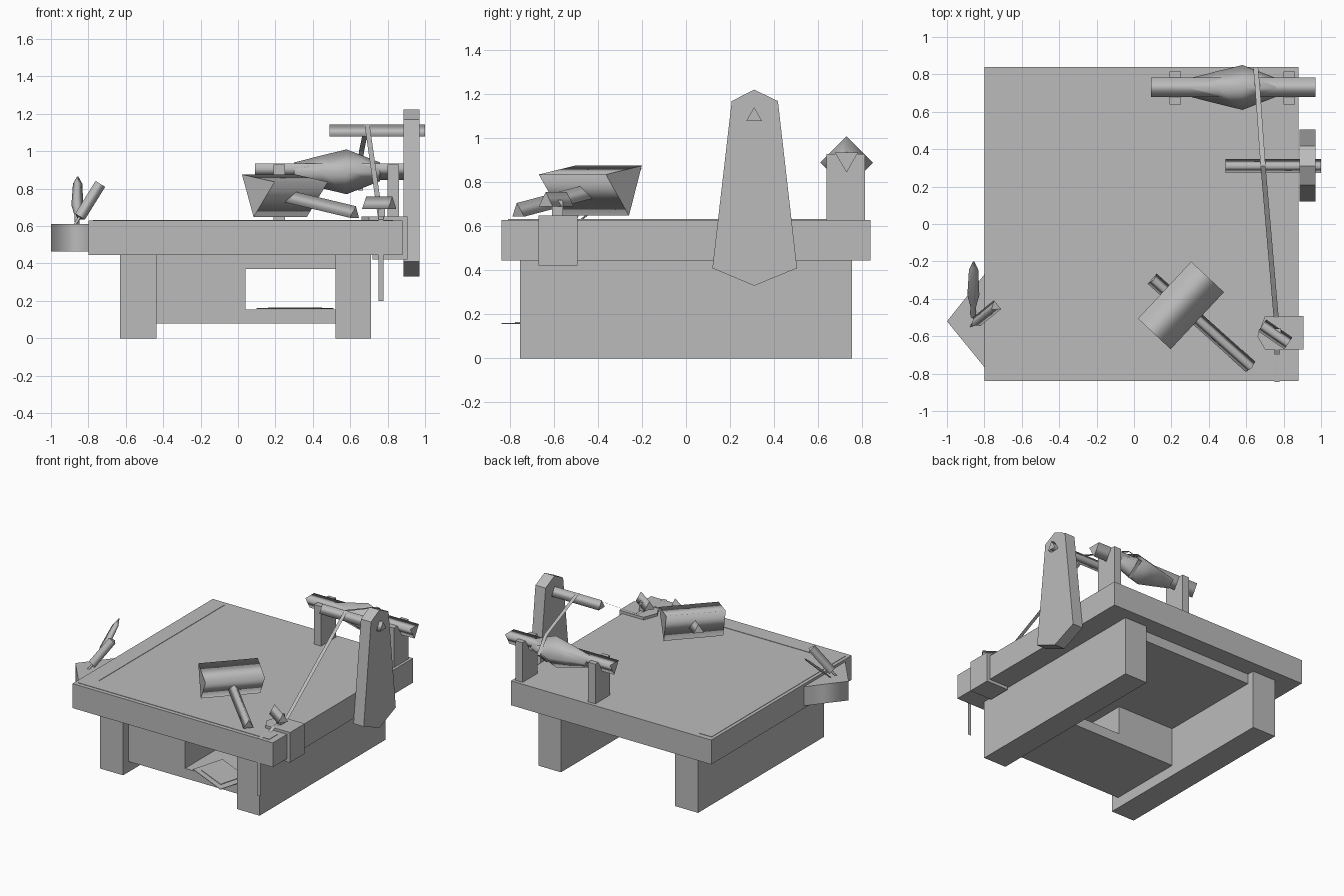
import bpy, bmesh
from mathutils import Vector

cube = bpy.data.objects.get("Cube")
if cube:
    bpy.data.objects.remove(cube)

grey = bpy.data.materials.new("plain_grey")
grey.use_nodes = True
grey.diffuse_color = (0.5, 0.5, 0.5, 1)
grey.node_tree.nodes["Principled BSDF"].inputs["Base Color"].default_value = (0.5, 0.5, 0.5, 1)


def finish(name, bm, closed=True):
    if closed:
        bmesh.ops.recalc_face_normals(bm, faces=bm.faces)
    mesh = bpy.data.meshes.new(name)
    bm.to_mesh(mesh)
    bm.free()
    mesh.materials.append(grey)
    obj = bpy.data.objects.new(name, mesh)
    bpy.context.collection.objects.link(obj)
    return obj


def loft(name, rings, smooth=False):
    """Skin a list of equal rings and cap both ends."""
    bm = bmesh.new()
    loops = [[bm.verts.new(p) for p in ring] for ring in rings]
    n = len(loops[0])
    for a, b in zip(loops, loops[1:]):
        for i in range(n):
            j = (i + 1) % n
            bm.faces.new((a[i], a[j], b[j], b[i])).smooth = smooth
    bm.faces.new(loops[0])
    bm.faces.new(loops[-1])
    return finish(name, bm)


def box(name, x, y, z):
    corners = [(x[0], y[0]), (x[1], y[0]), (x[1], y[1]), (x[0], y[1])]
    return slab(name, corners, z)


def slab(name, outline, z, smooth=False):
    return loft(name, [[(x, y, h) for x, y in outline] for h in z], smooth)


def bar(name, path, sides=3, up=(0, 0, 1), flat=1.0):
    """Faceted turned bar along a straight path of (point, radius); first corner points up."""
    axis = (Vector(path[-1][0]) - Vector(path[0][0])).normalized()
    side = axis.cross(Vector(up)).normalized()
    top = side.cross(axis)
    spin = [Vector((0, 1))]
    from math import sin, cos, tau
    spin = [(sin(tau * i / sides), cos(tau * i / sides)) for i in range(sides)]
    rings = [[Vector(p) + side * (s * r) + top * (c * r * flat) for s, c in spin]
             for p, r in path]
    return loft(name, rings, True)


def ribbon(name, path, width):
    """Paper-thin strip, its width along x."""
    bm = bmesh.new()
    pairs = [[bm.verts.new((x + s * width / 2, y, z)) for s in (-1, 1)] for x, y, z in path]
    for (a, b), (c, d) in zip(pairs, pairs[1:]):
        bm.faces.new((a, b, d, c))
    return finish(name, bm, False)


# Bench: top, slab legs and the open cupboard between them
box("bench_top", (-0.8, 0.88), (-0.84, 0.84), (0.445, 0.63))
for name, x in (("right_leg", (-0.63, -0.435)), ("left_leg", (0.52, 0.71))):
    box(name, x, (-0.755, 0.755), (0, 0.445))
box("under_board", (-0.435, 0.52), (-0.69, 0.7), (0.37, 0.445))
box("cupboard", (-0.435, 0.04), (-0.69, -0.11), (0.08, 0.37))
box("shelf", (0.04, 0.52), (-0.69, -0.11), (0.08, 0.155))

# Sheets lying on the shelf
corner, along, across = Vector((0.44, -0.84)), Vector((-0.34, 0.16)), Vector((0.07, 0.25))
for k, inset in enumerate((0, 0.15)):
    ends = (inset, 1 - inset)
    quad = [corner + along * u + across * v for u, v in
            ((ends[0], ends[0]), (ends[1], ends[0]), (ends[1], ends[1]), (ends[0], ends[1]))]
    slab("sheet", quad, (0.157 + k * 0.004, 0.161 + k * 0.004))

# Square rule inlaid along two edges of the bench
slab("square_rule", [(-0.775, -0.81), (0.83, -0.81), (0.83, -0.71), (-0.675, -0.71),
                     (-0.675, 0.8), (-0.775, 0.8)], (0.62, 0.633))

# Tool holder on the side, with a knife and a chisel
slab("tool_holder", [(-0.8, -0.765), (-0.8, -0.27), (-1.0, -0.52)], (0.465, 0.61), True)
base, tip = Vector((-0.86, -0.5, 0.61)), Vector((-0.857, -0.2, 0.865))
bar("knife", [(base.lerp(tip, t), r) for t, r in
              ((0, 0.012), (0.2, 0.016), (0.4, 0.032), (0.85, 0.025), (1, 0.003))],
    4, flat=0.3)
low, high = Vector((-0.895, -0.565, 0.57)), Vector((-0.74, -0.44, 0.82))
bar("chisel_blade", [(low, 0.008), (low.lerp(high, 0.4), 0.01)])
bar("chisel_handle", [(low.lerp(high, 0.3), 0.035), (high, 0.035)])

# Mallet resting on the bench
grip_end, grip_top = Vector((0.625, -0.765, 0.665)), Vector((0.1, -0.295, 0.79))
bar("mallet_handle", [(grip_end, 0.042), (grip_top, 0.042)])
bar("mallet_head", [((0.1, -0.58, 0.787), 0.14), ((0.385, -0.275, 0.787), 0.14)],
    up=(-0.12, 0.11, -0.98)).name = "mallet_head"

# Spindle with its two posts
for x in (0.19, 0.8):
    box("spindle_post", (x, x + 0.06), (0.638, 0.815), (0.63, 0.93))
bar("spindle_rod", [((0.09, 0.73, 0.905), 0.06), ((0.97, 0.73, 0.905), 0.06)], up=(0, 0, -1))
bar("spindle_drum", [((x, 0.73, 0.89), r) for x, r in
                     ((0.3, 0.05), (0.45, 0.088), (0.58, 0.12), (0.76, 0.05))], 4)

# Upright arm and its rod
profile = [(0.12, 0.41), (0.31, 0.33), (0.505, 0.41), (0.418, 1.17), (0.31, 1.222), (0.208, 1.17)]
loft("upright_arm", [[(x, y, z) for y, z in profile] for x in (0.885, 0.97)])
bar("arm_rod", [((0.49, 0.31, 1.1), 0.042), ((1.0, 0.31, 1.1), 0.042)])

# Clamp gripping the bench edge, with its wing knob
jaw = [(0.66, -0.6), (0.7, -0.67), (0.905, -0.67), (0.905, -0.493), (0.7, -0.493)]
slab("clamp_top", jaw, (0.63, 0.65))
slab("clamp_bottom", [(max(x, 0.72), y) for x, y in jaw[1:]], (0.422, 0.445))
box("clamp_side", (0.88, 0.905), (-0.67, -0.493), (0.422, 0.65))
box("knob_stem", (0.75, 0.785), (-0.61, -0.56), (0.65, 0.72))
bar("clamp_knob", [((0.685, -0.542, 0.713), 0.044), ((0.825, -0.638, 0.713), 0.044)])

# Drive cord from the spindle over the rod to the clamp, its end hanging at the front
ribbon("cord", [(0.655, 0.73, 0.79), (0.65, 0.84, 0.885), (0.66, 0.735, 0.998),
                (0.69, 0.31, 1.143), (0.76, -0.5, 0.656), (0.765, -0.67, 0.654),
                (0.765, -0.7, 0.637), (0.765, -0.844, 0.634), (0.765, -0.844, 0.2)], 0.027)
